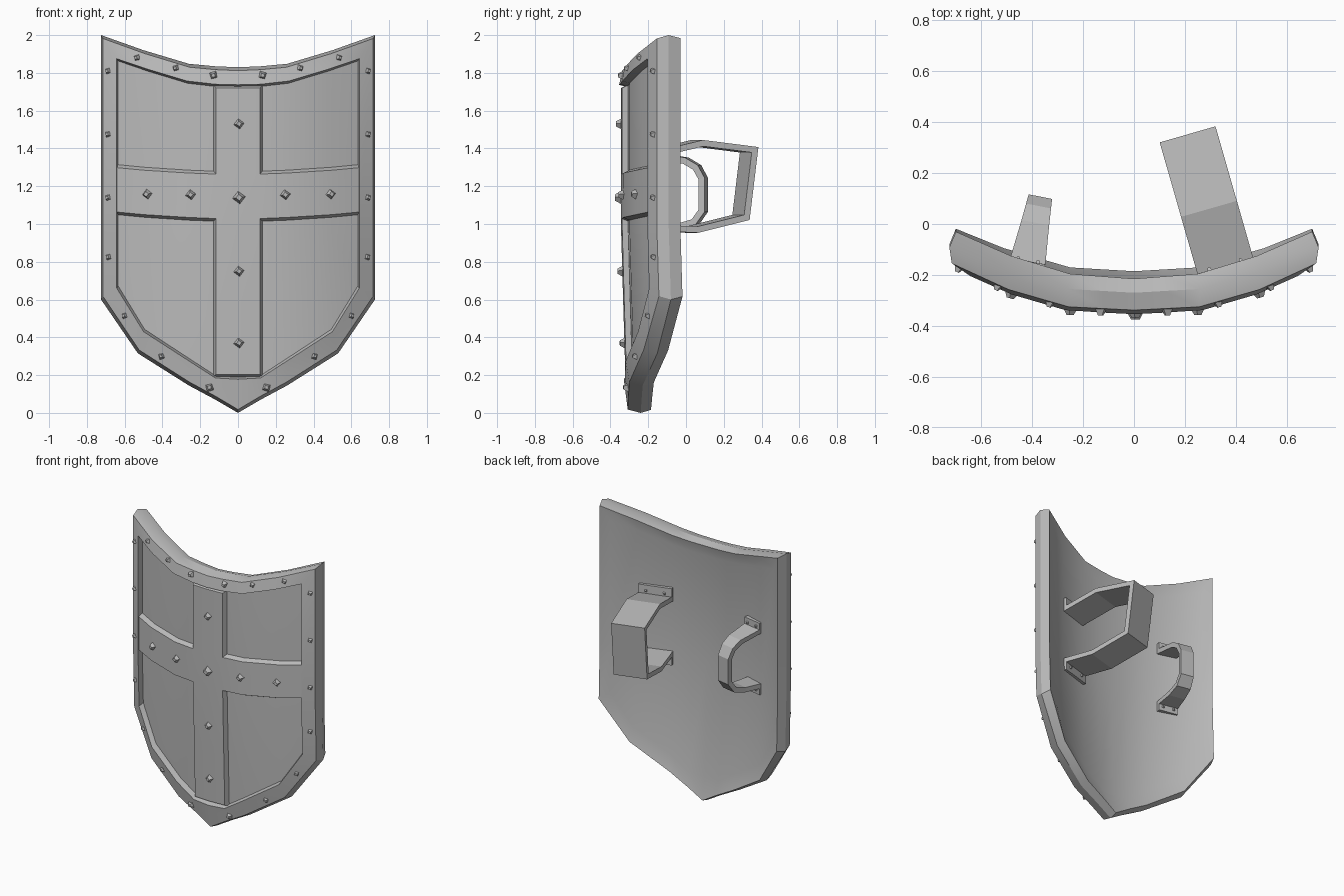
import bpy, bmesh, math
from mathutils import Matrix, Vector

cube = bpy.data.objects.get("Cube")
if cube:
    bpy.data.objects.remove(cube)

steel = bpy.data.materials.new("grey_steel")
steel.use_nodes = True
GREY = (0.5, 0.5, 0.5, 1)
steel.diffuse_color = GREY
steel.node_tree.nodes["Principled BSDF"].inputs["Base Color"].default_value = GREY


def finish(bm, name, smooth=0):
    mesh = bpy.data.meshes.new(name)
    bm.to_mesh(mesh)
    bm.free()
    mesh.materials.append(steel)
    obj = bpy.data.objects.new(name, mesh)
    bpy.context.collection.objects.link(obj)
    if smooth:
        bpy.ops.object.select_all(action='DESELECT')
        obj.select_set(True)
        bpy.context.view_layer.objects.active = obj
        bpy.ops.object.shade_smooth_by_angle(angle=math.radians(smooth))
    return obj


# Curved depth profiles (distance from centre line, y)
FRONT = [(0, -.338), (.26, -.325), (.5, -.255), (.715, -.155)]
WIDEST = [(0, -.27), (.26, -.255), (.5, -.185), (.73, -.09)]
BACK = [(0, -.215), (.26, -.195), (.5, -.12), (.7, -.03)]
INNER_BACK = [(0, -.236), (.26, -.218), (.48, -.15), (.64, -.072)]


def depth(profile, x, z, shift=0):
    x = abs(x)
    for (x0, y0), (x1, y1) in zip(profile, profile[1:]):
        if x <= x1 or x1 == profile[-1][0]:
            y = y0 + (y1 - y0) * (x - x0) / (x1 - x0)
            return y + shift + .03 * max(0, 1 - z)


# Half outlines from the centre outwards: (x, z)
OUTER_TOP = [(0, 1.83), (.12, 1.835), (.26, 1.848), (.5, 1.92), (.725, 2)]
OUTER_LOW = [(0, 0), (.12, .07), (.26, .145), (.53, .315), (.725, .6)]
INNER_TOP = [(0, 1.737), (.12, 1.74), (.27, 1.757), (.48, 1.82), (.642, 1.875)]
INNER_LOW = [(0, .178), (.12, .185), (.26, .275), (.5, .43), (.642, .66)]


def full(half):
    return [(-x, z) for x, z in half[:0:-1]] + half


def outline(top, low, scale=1, dz=0):
    top = [(x * scale, z + dz) for x, z in full(top)]
    low = [(x * scale, z - dz) for x, z in full(low)]
    side = top[-1][0]
    return top + [(side, 1)] + low[::-1] + [(-side, 1)]


def fill(bm, ring, profile, shift):
    """Fill a ring with columns of faces, split at one middle row."""
    n = len(OUTER_TOP) * 2 - 1
    top, low = ring[:n], ring[n + 1:-1][::-1]
    mid = [ring[-1]]
    for t, b in zip(top[1:-1], low[1:-1]):
        x = (t.co.x + b.co.x) / 2
        mid.append(bm.verts.new((x, depth(profile, x, 1, shift), 1)))
    mid.append(ring[n])
    for a, b in ((top, mid), (mid, low)):
        for i in range(n - 1):
            bm.faces.new((a[i], a[i + 1], b[i + 1], b[i]))


# Shield body: recessed back panel, ridged edge, raised rim, recessed front panel
bm = bmesh.new()
loops = [
    (outline(INNER_TOP, INNER_LOW), INNER_BACK, 0),
    (outline(OUTER_TOP, OUTER_LOW, .965, -.016), BACK, 0),
    (outline(OUTER_TOP, OUTER_LOW), WIDEST, 0),
    (outline(OUTER_TOP, OUTER_LOW, .987, -.018), FRONT, 0),
    (outline(INNER_TOP, INNER_LOW), FRONT, -.016),
    (outline(INNER_TOP, INNER_LOW, .988, -.012), FRONT, .025),
]
rings = [[bm.verts.new((x, depth(p, x, z, s), z)) for x, z in pts]
         for pts, p, s in loops]
for a, b in zip(rings, rings[1:]):
    for i in range(len(a)):
        j = (i + 1) % len(a)
        bm.faces.new((a[i], a[j], b[j], b[i]))
fill(bm, rings[0], INNER_BACK, 0)
fill(bm, rings[-1], FRONT, .025)
bmesh.ops.recalc_face_normals(bm, faces=bm.faces)
finish(bm, "shield_body", 25)

# Raised cross with bevelled sides
bm = bmesh.new()
columns = full([(0, 0), (.13, 0), (.26, .005), (.49, .02), (.645, .035)])
rows = [.19, .6, 1.015, 1.28, 1.735]
grid = {}


def cross_vert(i, r):
    if (i, r) not in grid:
        x, lift = columns[i]
        z = rows[r] + lift
        grid[i, r] = bm.verts.new((x, depth(FRONT, x, z, .024), z))
    return grid[i, r]


for r in range(len(rows) - 1):
    for i in range(len(columns) - 1):
        in_post = abs(columns[i][0] + columns[i + 1][0]) < .2
        if in_post or r == 2:
            bm.faces.new((cross_vert(i, r), cross_vert(i + 1, r),
                          cross_vert(i + 1, r + 1), cross_vert(i, r + 1)))
bm.normal_update()
bmesh.ops.inset_region(bm, faces=bm.faces[:], thickness=.015, depth=.031,
                       use_boundary=True, use_even_offset=True)
finish(bm, "front_cross", 25)


def stud(bm, place, normal, radius, height, turn):
    """Blunt four-sided stud pointing along the normal."""
    rot = Vector(normal).to_track_quat('Z', 'Y').to_matrix().to_4x4()
    bmesh.ops.create_cone(
        bm, cap_ends=True, segments=4, radius1=radius, radius2=radius * .45,
        depth=height, matrix=Matrix.Translation(place) @ rot
        @ Matrix.Rotation(math.radians(turn), 4, 'Z'))


def front_stud(bm, x, z, radius, shift, turn):
    y = depth(FRONT, x, z, shift)
    slope = (depth(FRONT, abs(x) + .01, z) - depth(FRONT, abs(x) - .01, z)) / .02
    normal = Vector((math.copysign(slope, x) if x else 0, -1, 0)).normalized()
    stud(bm, Vector((x, y, z)) + normal * radius * .3, normal, radius, radius, turn)


# Rim studs, mirrored left and right
bm = bmesh.new()
for x, z in [(.688, 1.81), (.688, 1.475), (.688, 1.14), (.685, .825), (.6, .515),
             (.405, .3), (.15, .135), (.535, 1.88), (.33, 1.825), (.13, 1.787)]:
    size = .027 if x < .2 else .021
    for side in (-1, 1):
        front_stud(bm, x * side, z, size, -.006, 30 * side)
finish(bm, "rim_studs")

# Cross studs
bm = bmesh.new()
for x, z in [(.005, 1.53), (.005, .75), (.005, .37), (-.25, 1.155), (.25, 1.155),
             (-.48, 1.158), (.49, 1.158)]:
    front_stud(bm, x, z, .031, -.007, 8)
front_stud(bm, .005, 1.14, .038, -.007, 8)
finish(bm, "cross_studs")


def strap(name, base, angle, path, width, taper):
    """Bent band standing on the back; path holds (distance out, z)."""
    out = Vector((-math.sin(angle), math.cos(angle), 0))
    across = Vector((math.cos(angle), math.sin(angle), 0))
    reach = max(u for u, z in path)
    bm = bmesh.new()
    pairs = []
    for u, z in path:
        centre = Vector((*base, z)) + out * u
        half = across * width * (1 - taper * u / reach) / 2
        pairs.append([bm.verts.new(centre + half * s) for s in (-1, 1)])
    for a, b in zip(pairs, pairs[1:]):
        bm.faces.new((a[0], a[1], b[1], b[0]))
    obj = finish(bm, name)
    thick = obj.modifiers.new("thickness", 'SOLIDIFY')
    thick.thickness = .033
    thick.offset = 0
    thick.use_even_offset = True
    # Two rivets on each foot
    bm = bmesh.new()
    for z in ((path[0][1] + path[1][1]) / 2, (path[-1][1] + path[-2][1]) / 2):
        for s in (-.28, .28):
            place = Vector((*base, z)) + across * width * s + out * .02
            stud(bm, place, out, .014, .016, 45)
    finish(bm, name + "_rivets")


strap("arm_strap", (.363, -.18), math.radians(16),
      [(0, 1.45), (0, 1.37), (.25, 1.428), (.535, 1.393),
       (.49, 1.035), (.22, .97), (0, .98), (0, .905)], .228, 0)
strap("hand_grip", (-.42, -.162), math.radians(-11),
      [(0, 1.425), (0, 1.365), (.165, 1.335), (.225, 1.3), (.258, 1.24),
       (.258, 1.07), (.215, 1.01), (.13, .985), (0, .975), (0, .915)], .14, .33)
